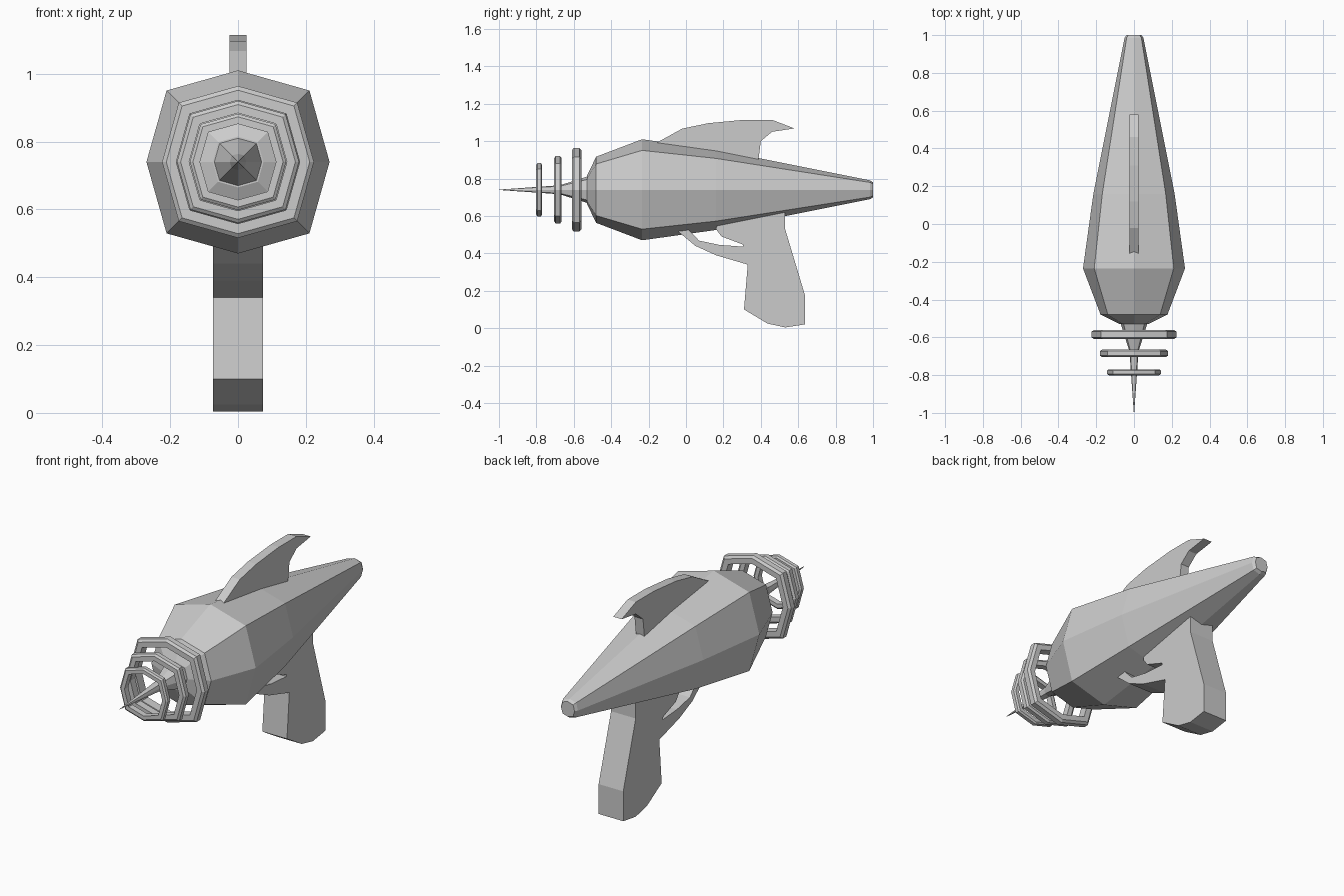
import bpy, bmesh

if "Cube" in bpy.data.objects:
    bpy.data.objects.remove(bpy.data.objects["Cube"])

AXIS_Z = 0.74
# slightly squared octagon, unit half-height
OCT = [(1, 0), (.78, .78), (0, 1), (-.78, .78), (-1, 0), (-.78, -.78), (0, -1), (.78, -.78)]


def finish(name, bm):
    bmesh.ops.remove_doubles(bm, verts=bm.verts, dist=1e-5)
    bmesh.ops.recalc_face_normals(bm, faces=bm.faces)
    mesh = bpy.data.meshes.new(name)
    bm.to_mesh(mesh)
    bm.free()
    obj = bpy.data.objects.new(name, mesh)
    bpy.context.collection.objects.link(obj)
    return obj


def lathe(name, profile, closed=False):
    """Sweep (y, radius) points around the barrel axis in eight flat sides."""
    bm = bmesh.new()
    rings = [[bm.verts.new((r * x, y, AXIS_Z + r * z)) for x, z in OCT] for y, r in profile]
    pairs = list(zip(rings, rings[1:]))
    if closed:
        pairs.append((rings[-1], rings[0]))
    for a, b in pairs:
        for i in range(8):
            j = (i + 1) % 8
            bm.faces.new((a[i], a[j], b[j], b[i]))
    if not closed:
        bm.faces.new(rings[0])
        bm.faces.new(rings[-1])
    return finish(name, bm)


def plate(name, outline, half):
    """Extrude a (y, z) side outline across x."""
    bm = bmesh.new()
    face = bm.faces.new([bm.verts.new((-half, y, z)) for y, z in outline])
    ext = bmesh.ops.extrude_face_region(bm, geom=[face])
    moved = [g for g in ext["geom"] if isinstance(g, bmesh.types.BMVert)]
    bmesh.ops.translate(bm, verts=moved, vec=(2 * half, 0, 0))
    bmesh.ops.triangulate(bm, faces=[f for f in bm.faces if len(f.verts) > 4])
    return finish(name, bm)


# Main body
lathe("body", [(-.53, .075), (-.48, .177), (-.235, .27), (.16, .215), (.985, .05), (1, .04)])

# Needle nose
lathe("nose_needle", [(-1, .001), (-.675, .024), (-.52, .073)])

# Floating emitter rings
for i, (y, r, w, t) in enumerate([(-.585, .224, .025, .042), (-.685, .18, .02, .036), (-.785, .142, .016, .03)]):
    c = .3 * t
    lathe(f"emitter_ring_{i + 1}", [
        (y - w, r - t), (y - w, r - c), (y - w * .6, r),
        (y + w * .6, r), (y + w, r - c), (y + w, r - t)], closed=True)

# Grip with trigger and guard
plate("grip", [
    (.53, .66), (.53, .53), (.635, .18), (.635, .02), (.53, .004), (.435, .025),
    (.31, .1), (.33, .34), (.16, .39), (.05, .44), (-.04, .515), (-.03, .55), (.01, .53),
    (.07, .468), (.18, .445), (.305, .436), (.305, .447), (.19, .49), (.16, .53), (.18, .62)], .073)

# Top fin
plate("top_fin", [
    (-.16, .99), (-.02, 1.067), (.12, 1.096), (.31, 1.114), (.46, 1.114), (.58, 1.068),
    (.46, 1.05), (.4, 1.0), (.385, .88), (-.1, .93)], .025)
